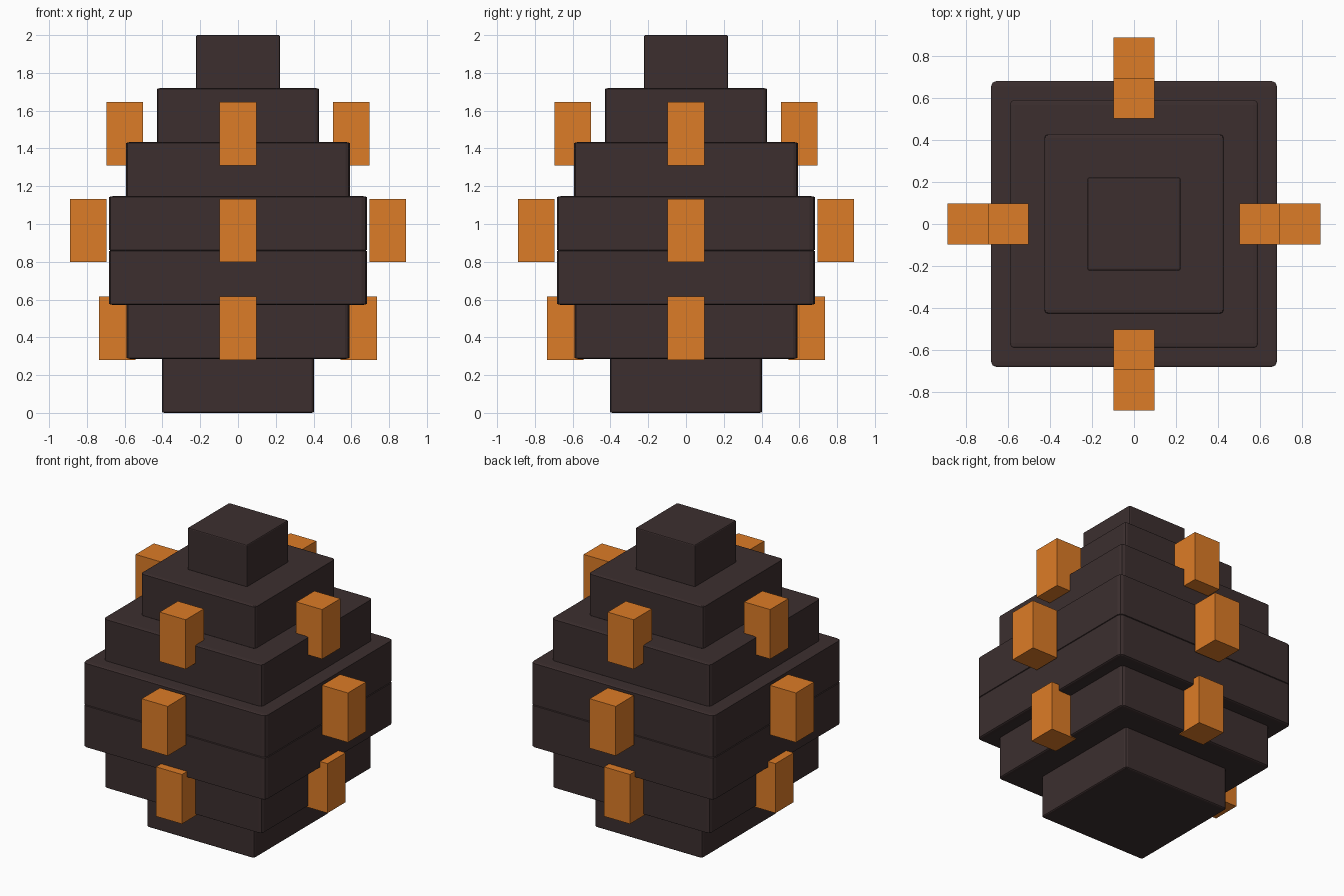
import bpy, bmesh
from mathutils import Vector

if "Cube" in bpy.data.objects:
    bpy.data.objects.remove(bpy.data.objects["Cube"])


def material(name, rgb):
    m = bpy.data.materials.new(name)
    m.diffuse_color = (*rgb, 1)
    m.use_nodes = True
    m.node_tree.nodes["Principled BSDF"].inputs["Base Color"].default_value = m.diffuse_color
    return m


dark = material("dark_shell", (0.045, 0.028, 0.028))
orange = material("orange_spots", (0.72, 0.2, 0.02))


def box(name, center, size, mat, bevel=0.0):
    """Unit cube, optionally bevelled, then stretched to size."""
    bm = bmesh.new()
    bmesh.ops.create_cube(bm, size=1)
    if bevel:
        bmesh.ops.bevel(bm, geom=bm.edges[:], offset=bevel, segments=2,
                        profile=0.5, affect='EDGES')
    bmesh.ops.scale(bm, vec=Vector(size), verts=bm.verts)
    bmesh.ops.translate(bm, vec=Vector(center), verts=bm.verts)
    me = bpy.data.meshes.new(name)
    bm.to_mesh(me)
    bm.free()
    me.materials.append(mat)
    ob = bpy.data.objects.new(name, me)
    bpy.context.collection.objects.link(ob)
    return ob


# Stacked square tiers of the egg-shaped body
half_widths = [0.402, 0.59, 0.682, 0.682, 0.592, 0.428, 0.222]
h = 2 / len(half_widths)
for i, r in enumerate(half_widths):
    low, high = i * h, min((i + 1) * h + 0.005, 2)
    box(f"body_tier_{i + 1}", (0, 0, (low + high) / 2),
        (2 * r, 2 * r, high - low), dark, 0.02)

# Three rings of four blocks around the body: (name, distance, centre height)
for ring, d, z in [("lower", 0.64, 0.448), ("middle", 0.792, 0.966),
                   ("upper", 0.6, 1.478)]:
    for side, dx, dy in [("front", 0, -1), ("back", 0, 1),
                         ("left", -1, 0), ("right", 1, 0)]:
        box(f"{ring}_block_{side}", (dx * d, dy * d, z),
            (0.194, 0.194, 0.334), orange)
